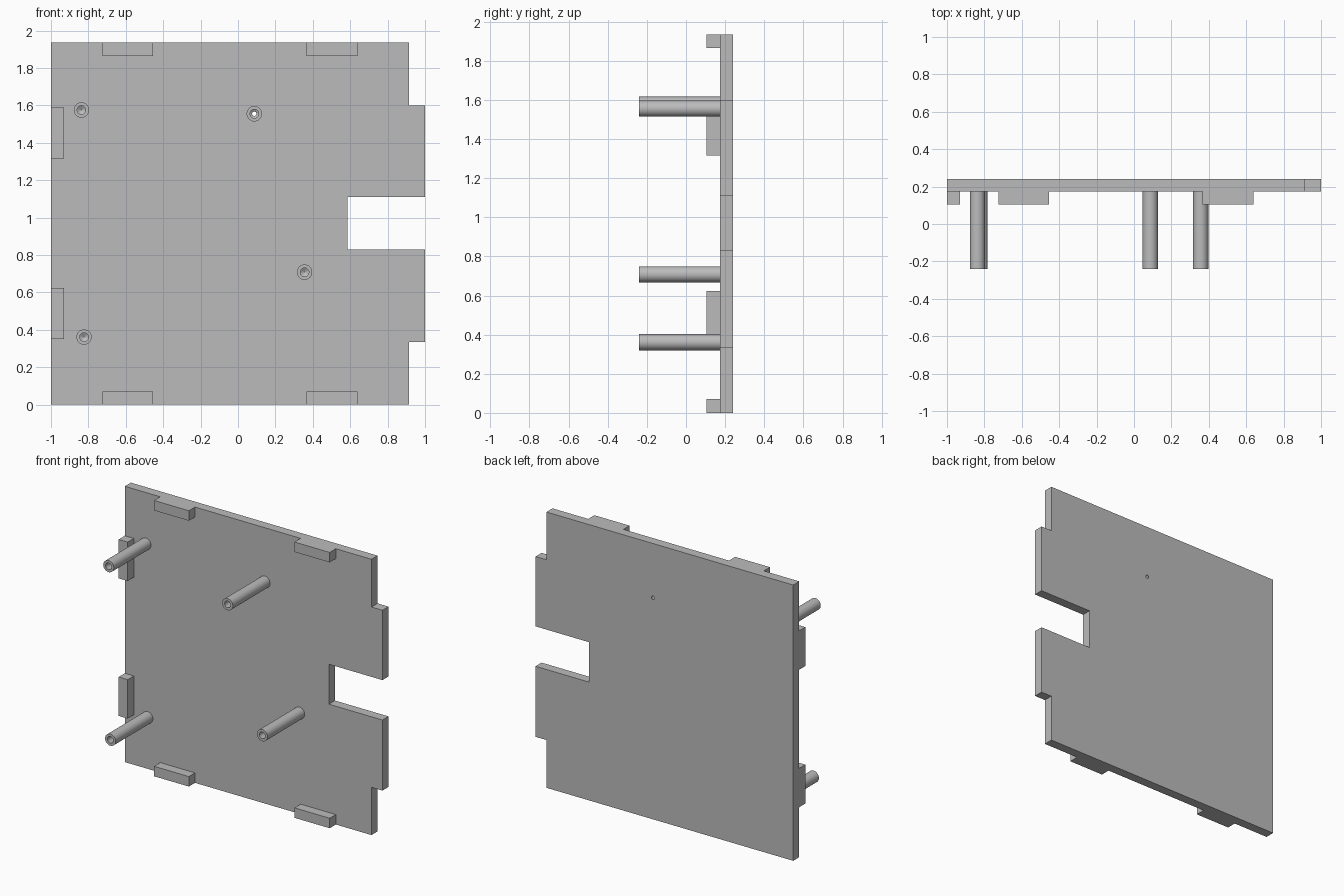
import bpy, bmesh
from math import radians
from mathutils import Matrix, Vector

default = bpy.data.objects.get("Cube")
if default:
    bpy.data.objects.remove(default, do_unlink=True)

# Single grey finish
grey = bpy.data.materials.new("plain grey")
grey.use_nodes = True
colour = (0.5, 0.5, 0.5, 1)
grey.diffuse_color = colour
grey.node_tree.nodes["Principled BSDF"].inputs["Base Color"].default_value = colour

BACK, FACE, TAB_FRONT, PEG_FRONT = 0.24, 0.173, 0.105, -0.24
HEIGHT, TAB = 1.935, 0.07


def finish(bm, name):
    bmesh.ops.recalc_face_normals(bm, faces=bm.faces)
    mesh = bpy.data.meshes.new(name)
    bm.to_mesh(mesh)
    bm.free()
    mesh.materials.append(grey)
    obj = bpy.data.objects.new(name, mesh)
    bpy.context.collection.objects.link(obj)
    return obj


def extrude_outline(name, points, front, back):
    bm = bmesh.new()
    face = bm.faces.new([bm.verts.new((x, front, z)) for x, z in points])
    moved = bmesh.ops.extrude_face_region(bm, geom=[face])["geom"]
    bmesh.ops.translate(bm, vec=(0, back - front, 0),
                        verts=[v for v in moved if isinstance(v, bmesh.types.BMVert)])
    return finish(bm, name)


def block(name, x0, x1, z0, z1):
    return extrude_outline(name, [(x0, z0), (x1, z0), (x1, z1), (x0, z1)], TAB_FRONT, FACE)


def rod(name, x, z, profile):
    """Revolve (radius, y) points around an axis along y, capping open ends."""
    bm = bmesh.new()
    verts = [bm.verts.new((r, y, 0)) for r, y in profile]
    edges = [bm.edges.new(pair) for pair in zip(verts, verts[1:])]
    bmesh.ops.spin(bm, geom=verts + edges, axis=(0, 1, 0), cent=(0, 0, 0),
                   angle=radians(360), steps=32)
    bmesh.ops.remove_doubles(bm, verts=bm.verts, dist=1e-5)
    bmesh.ops.translate(bm, vec=(x, 0, z), verts=bm.verts)
    return finish(bm, name)


def cut(obj, cutter):
    mod = obj.modifiers.new("bore", "BOOLEAN")
    mod.operation, mod.solver, mod.object = "DIFFERENCE", "EXACT", cutter
    bpy.context.view_layer.objects.active = obj
    bpy.ops.object.modifier_apply(modifier=mod.name)


# Panel with stepped edge and rectangular notch
panel = extrude_outline("panel", [
    (-1, 0), (0.915, 0), (0.915, 0.335), (1, 0.335), (1, 0.83), (0.585, 0.83),
    (0.585, 1.11), (1, 1.11), (1, 1.6), (0.915, 1.6), (0.915, HEIGHT), (-1, HEIGHT)],
    FACE, BACK)

# Locating tabs along three edges
for side, x0, x1 in (("right", -0.725, -0.455), ("left", 0.365, 0.638)):
    block(f"bottom_{side}_tab", x0, x1, 0, TAB)
    block(f"top_{side}_tab", x0, x1, HEIGHT - TAB, HEIGHT)
for level, z0 in (("lower", 0.35), ("upper", 1.315)):
    block(f"{level}_side_tab", -1, -1 + TAB, z0, z0 + 0.273)

# Standoffs with drilled bores; one drill tip breaks through the back
standoffs = [("upper_right", -0.837, 1.575, 0.235), ("upper_left", 0.087, 1.555, 0.247),
             ("lower_left", 0.356, 0.708, 0.235), ("lower_right", -0.823, 0.361, 0.235)]
for place, x, z, tip in standoffs:
    peg = rod(place + "_standoff", x, z,
              [(0, PEG_FRONT), (0.041, PEG_FRONT), (0.041, FACE), (0, FACE)])
    drill = rod("drill", x, z,
                [(0, -0.3), (0.023, -0.3), (0.023, tip - 0.014), (0, tip)])
    cut(peg, drill)
    cut(panel, drill)
    bpy.data.objects.remove(drill, do_unlink=True)
    bpy.ops.object.select_all(action="DESELECT")
    peg.select_set(True)
    bpy.context.view_layer.objects.active = peg
    bpy.ops.object.shade_smooth_by_angle(angle=radians(30))
